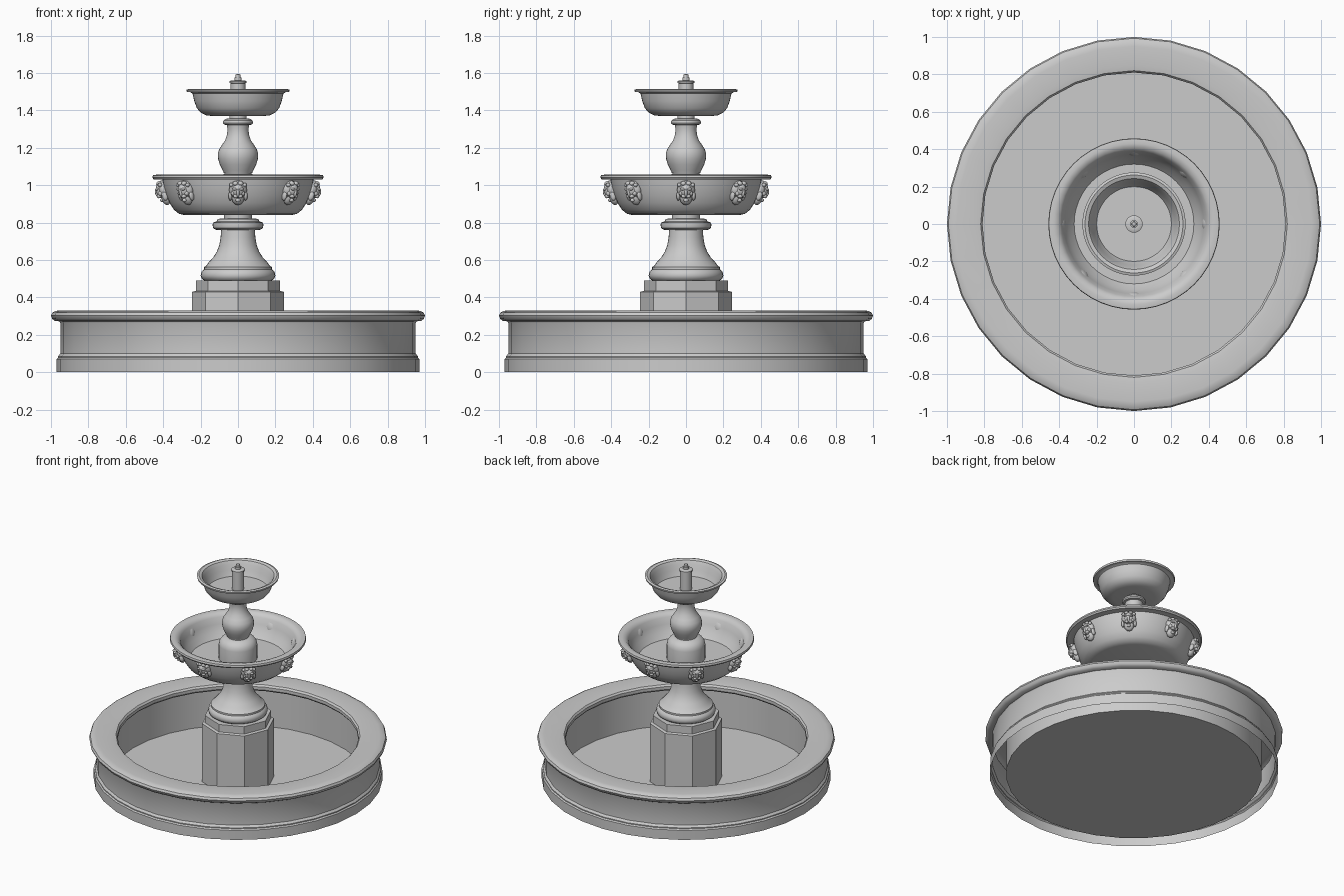
import bpy, bmesh, math
from mathutils import Matrix, Vector


def finish(name, bm, angle=35):
    bmesh.ops.recalc_face_normals(bm, faces=bm.faces)
    me = bpy.data.meshes.new(name)
    bm.to_mesh(me)
    bm.free()
    ob = bpy.data.objects.new(name, me)
    bpy.context.collection.objects.link(ob)
    bpy.ops.object.select_all(action='DESELECT')
    ob.select_set(True)
    bpy.context.view_layer.objects.active = ob
    if angle:
        bpy.ops.object.shade_smooth_by_angle(angle=math.radians(angle))
    return ob


def lathe(name, profile, n=32, angle=35):
    """Revolve (radius, z) points around the z axis."""
    bm = bmesh.new()
    rings = []
    for r, z in profile:
        if r == 0:
            rings.append([bm.verts.new((0, 0, z))] * n)
        else:
            rings.append([bm.verts.new((r * math.cos(2 * math.pi * i / n),
                                        r * math.sin(2 * math.pi * i / n), z))
                          for i in range(n)])
    for a, b in zip(rings, rings[1:]):
        for i in range(n):
            j = (i + 1) % n
            quad = list(dict.fromkeys((a[i], a[j], b[j], b[i])))
            bm.faces.new(quad)
    return finish(name, bm, angle)


# Big ground basin: hollow shell, overhanging rounded rim, flat floor
lathe("basin", [
    (0.97, 0), (0.97, 0.07), (0.962, 0.078), (0.962, 0.085), (0.95, 0.1),
    (0.95, 0.262), (0.955, 0.272), (0.98, 0.275), (0.993, 0.285), (1.0, 0.302),
    (0.993, 0.318), (0.975, 0.328), (0.95, 0.33), (0.85, 0.33), (0.82, 0.325),
    (0.81, 0.312), (0.81, 0.29), (0.82, 0.278), (0.86, 0.275), (0.86, 0), (0, 0)])

# Octagonal plinth
lathe("plinth", [(0, 0), (0.245, 0), (0.245, 0.43), (0.225, 0.435),
                 (0.225, 0.49), (0, 0.49)], n=8, angle=0)

# Lower column with base ring and collar
lathe("lower_column", [
    (0, 0.49), (0.18, 0.49), (0.194, 0.5), (0.2, 0.517), (0.196, 0.535), (0.186, 0.547),
    (0.182, 0.55), (0.182, 0.562), (0.172, 0.568), (0.155, 0.59), (0.132, 0.615),
    (0.113, 0.645), (0.1, 0.68), (0.093, 0.72), (0.09, 0.76), (0.12, 0.762),
    (0.132, 0.77), (0.136, 0.785), (0.134, 0.8), (0.115, 0.806), (0.108, 0.82),
    (0.075, 0.822), (0.075, 0.86)])

# Lower bowl
lathe("lower_bowl", [
    (0, 0.84), (0.285, 0.84), (0.315, 0.847), (0.342, 0.868), (0.366, 0.905),
    (0.383, 0.945), (0.397, 0.99), (0.405, 1.03), (0.425, 1.033), (0.45, 1.03),
    (0.458, 1.04), (0.455, 1.053), (0.43, 1.057), (0.405, 1.05), (0.388, 1.03),
    (0.373, 0.985), (0.352, 0.94), (0.32, 0.9), (0, 0.9)], n=48)

# Pedestal standing in the lower bowl
lathe("bowl_pedestal", [
    (0.13, 0.9), (0.13, 1.0), (0.124, 1.025), (0.108, 1.045), (0.085, 1.057),
    (0.072, 1.06), (0.072, 1.08), (0, 1.08)])

# Upper vase-shaped column
lathe("upper_column", [
    (0.076, 1.066), (0.082, 1.08), (0.097, 1.11), (0.106, 1.14), (0.108, 1.165),
    (0.102, 1.19), (0.086, 1.215), (0.069, 1.24), (0.059, 1.27), (0.056, 1.3),
    (0.06, 1.322), (0.075, 1.324), (0.08, 1.333), (0.078, 1.345), (0.066, 1.355),
    (0.046, 1.356), (0.046, 1.385)])

# Upper bowl
lathe("upper_bowl", [
    (0, 1.37), (0.14, 1.37), (0.172, 1.374), (0.2, 1.388), (0.22, 1.412),
    (0.234, 1.45), (0.243, 1.49), (0.255, 1.497), (0.273, 1.497), (0.276, 1.51),
    (0.262, 1.515), (0.243, 1.508), (0.23, 1.485), (0.22, 1.45), (0.2, 1.41),
    (0, 1.41)], n=48)

# Spout with small nozzle
lathe("spout", [
    (0.04, 1.41), (0.04, 1.545), (0.046, 1.547), (0.046, 1.555), (0.036, 1.56),
    (0.02, 1.56), (0.02, 1.575), (0.013, 1.577), (0.012, 1.592), (0, 1.595)], n=24)


# Animal masks around the lower bowl: local x = sideways, y = outward, z = up
def blob(bm, pos, size, mirror=False):
    for s in ((1, -1) if mirror else (1,)):
        p = Vector((pos[0] * s, pos[1], pos[2]))
        bmesh.ops.create_icosphere(
            bm, subdivisions=2, radius=1,
            matrix=Matrix.Translation(p) @ Matrix.Diagonal((*size, 1)))


def mask(name, turn):
    bm = bmesh.new()
    blob(bm, (0, 0.0, 0.012), (0.05, 0.032, 0.054))               # mane
    blob(bm, (0, 0.004, -0.03), (0.034, 0.024, 0.042))            # beard
    blob(bm, (0, 0.018, 0.012), (0.033, 0.026, 0.042))            # face
    blob(bm, (0, 0.038, 0.006), (0.009, 0.013, 0.026))            # nose
    blob(bm, (0.012, 0.034, -0.012), (0.014, 0.014, 0.011), True)  # muzzle
    blob(bm, (0, 0.022, -0.037), (0.014, 0.016, 0.011))           # jaw
    blob(bm, (0.018, 0.034, 0.028), (0.014, 0.01, 0.007), True)   # brow
    blob(bm, (0.026, 0.022, 0.0), (0.011, 0.014, 0.014), True)    # cheek
    blob(bm, (0.036, 0.012, 0.044), (0.011, 0.012, 0.012), True)  # ear
    blob(bm, (0.041, 0.006, -0.02), (0.01, 0.016, 0.026), True)   # side locks
    blob(bm, (0.014, 0.014, 0.054), (0.015, 0.016, 0.012), True)  # top locks
    place = (Matrix.Rotation(turn, 4, 'Z') @ Matrix.Translation((0, 0.392, 0.963))
             @ Matrix.Rotation(math.radians(-18), 4, 'X'))
    bmesh.ops.transform(bm, matrix=place, verts=bm.verts)
    finish(name, bm, 50)


for k in range(8):
    mask(f"mask_{k + 1}", k * math.pi / 4)
